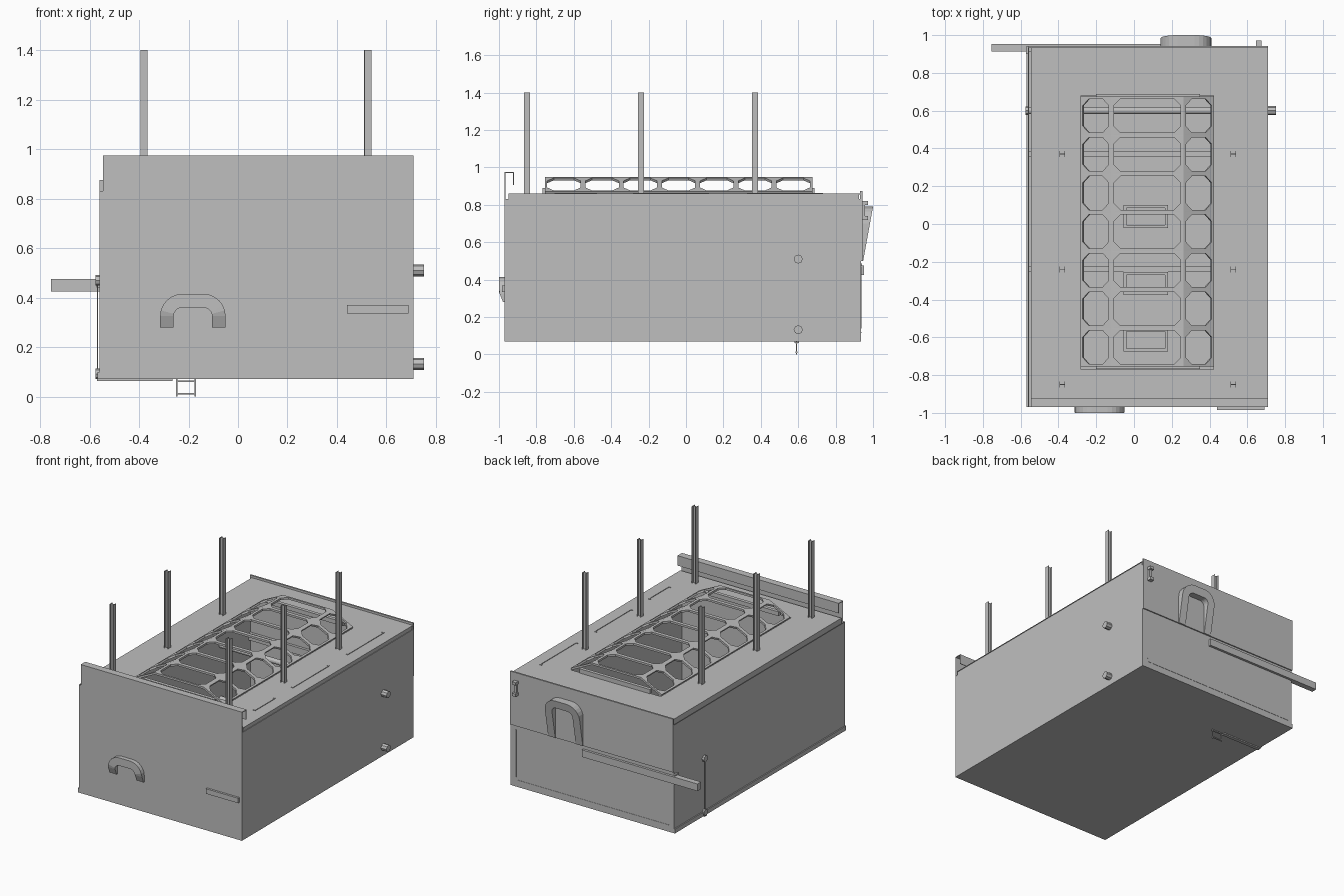
import bpy, bmesh, math
from mathutils import Vector

cube = bpy.data.objects.get("Cube")
if cube:
    bpy.data.objects.remove(cube, do_unlink=True)

gray = bpy.data.materials.new("sheet_metal_gray")
gray.use_nodes = True
COLOR = (0.52, 0.52, 0.52, 1)
gray.diffuse_color = COLOR
gray.node_tree.nodes["Principled BSDF"].inputs["Base Color"].default_value = COLOR


def finish(name, bm):
    bmesh.ops.recalc_face_normals(bm, faces=bm.faces)
    mesh = bpy.data.meshes.new(name)
    bm.to_mesh(mesh)
    bm.free()
    mesh.materials.append(gray)
    ob = bpy.data.objects.new(name, mesh)
    bpy.context.collection.objects.link(ob)
    return ob


def add_box(bm, x, y, z):
    made = bmesh.ops.create_cube(bm, size=1)["verts"]
    for v in made:
        v.co = [(a + b) / 2 + c * (b - a) for (a, b), c in zip((x, y, z), v.co)]


def boxes(name, *ranges):
    bm = bmesh.new()
    for r in ranges:
        add_box(bm, *r)
    return finish(name, bm)


def rod(name, start, end, radius, sides=12):
    a, b = Vector(start), Vector(end)
    bm = bmesh.new()
    bmesh.ops.create_cone(bm, cap_ends=True, segments=sides, radius1=radius,
                          radius2=radius, depth=(b - a).length)
    turn = (b - a).to_track_quat("Z", "Y")
    for v in bm.verts:
        v.co = turn @ v.co + (a + b) / 2
    return finish(name, bm)


T = 0.004                       # sheet thickness
L, R, F, B = -0.56, 0.71, -0.97, 0.935
FLOOR, SIDE, DECK, LIP = 0.07, 0.83, 0.86, 0.975
OPEN_X, OPEN_Y = (-0.28, 0.42), (-0.77, 0.68)

# Hollow sheet-metal body
boxes("floor", ((L, R), (F, B), (FLOOR, FLOOR + T)))
boxes("left_wall", ((R - T, R), (F, B), (FLOOR, SIDE)))
boxes("right_wall", ((L, L + T), (F, B), (FLOOR, SIDE)))
boxes("right_bottom_flange", ((L - 0.008, L), (F, B), (FLOOR, FLOOR + 0.03)))
boxes("front_wall", ((L, R), (F, F + T), (FLOOR, SIDE)),
      ((L + 0.015, R), (F, F + T), (SIDE, LIP)))
boxes("front_wall_lip", ((L + 0.015, R), (F, F + 0.05), (LIP - T, LIP)),
      ((L + 0.015, R), (F + 0.05 - T, F + 0.05), (LIP - 0.07, LIP)))
boxes("back_wall_lower", ((L, R), (B - T, B), (FLOOR, 0.5)))
boxes("back_wall_upper", ((L, R), (B - T, B + 0.008), (0.5, 0.875)))
boxes("back_wall_trim", ((0.665, 0.671), (B, B + 0.003), (0.14, 0.47)),
      ((L + 0.03, R - 0.05), (B, B + 0.002), (0.115, 0.119)))

# Top deck with a long opening
boxes("deck",
      ((L + 0.015, OPEN_X[0]), (F + 0.02, B), (DECK - T, DECK)),
      ((OPEN_X[1], R), (F + 0.02, B), (DECK - T, DECK)),
      (OPEN_X, (F + 0.02, OPEN_Y[0]), (DECK - T, DECK)),
      (OPEN_X, (OPEN_Y[1], B), (DECK - T, DECK)))
boxes("deck_side_flanges",
      ((R - 0.008, R - T), (F + 0.02, B - 0.01), (SIDE - 0.01, DECK)),
      ((L + 0.015, L + 0.015 + T), (F + 0.02, B - 0.01), (SIDE - 0.01, DECK)))
slots = []
for a, b in ((-0.7, -0.48), (-0.28, 0.12), (0.33, 0.73)):
    slots.append(((0.622, 0.626), (a, b), (DECK, DECK + 0.004)))
    for y in (a, b):
        slots.append(((0.61, 0.626), (y - 0.003, y + 0.003), (DECK, DECK + 0.004)))
boxes("deck_slots", *slots)

# Cage: rows of octagonal windows across a three-sided arch with sloped ends
def add_window(bm, corners, rim, cut):
    c = [Vector(p) for p in corners]
    w, h = (c[1] - c[0]).length, (c[3] - c[0]).length

    def at(u, v):
        low, high = c[0].lerp(c[1], u), c[3].lerp(c[2], u)
        return bm.verts.new(low.lerp(high, v))
    ru, rv = rim / w, rim / h
    cu, cv = (rim + cut) / w, (rim + cut) / h
    outer = [at(u, v) for u, v in ((0, 0), (1, 0), (1, 1), (0, 1))]
    inner = [at(u, v) for u, v in ((ru, cv), (cu, rv), (1 - cu, rv), (1 - ru, cv),
                                   (1 - ru, 1 - cv), (1 - cu, 1 - rv),
                                   (cu, 1 - rv), (ru, 1 - cv))]
    for i in range(4):
        j = (i + 1) % 4
        bm.faces.new((outer[i], inner[2 * i], inner[2 * i + 1]))
        bm.faces.new((outer[i], inner[2 * i + 1], inner[2 * j], outer[j]))


bm = bmesh.new()
TOP = 0.943
profile = [(-0.28, DECK + 0.005), (-0.12, TOP), (0.26, TOP), (0.42, DECK + 0.005)]
y0, y1, rows = -0.755, 0.675, 7
pitch = (y1 - y0) / rows
for r in range(rows):
    ya, yb = y0 + r * pitch, y0 + (r + 1) * pitch
    for (xa, za), (xb, zb) in zip(profile, profile[1:]):
        add_window(bm, ((xa, ya, za), (xb, ya, zb), (xb, yb, zb), (xa, yb, za)),
                   0.013, 0.035)
bmesh.ops.remove_doubles(bm, verts=bm.verts, dist=0.0005)
cage = finish("cage", bm)
solid = cage.modifiers.new("thickness", "SOLIDIFY")
solid.thickness = 0.014
solid.offset = 0
boxes("cage_feet", *[((-0.2, 0.35), (y - 0.012, y + 0.012), (DECK, DECK + 0.03))
                     for y in (y0, y1)])

# Upright H-section stakes
for side, x in (("left", 0.525), ("right", -0.38)):
    for place, y in (("front", -0.85), ("middle", -0.24), ("back", 0.37)):
        z = (DECK - 0.005, 1.4)
        boxes(f"{side}_{place}_stake",
              ((x - 0.015, x - 0.012), (y - 0.016, y + 0.016), z),
              ((x + 0.012, x + 0.015), (y - 0.016, y + 0.016), z),
              ((x - 0.013, x + 0.013), (y - 0.002, y + 0.002), z))

# Interior floor beams and open ducts
boxes("floor_beams", *[((L, R), (y - 0.015, y + 0.015), (FLOOR, FLOOR + 0.02))
                       for y in (-0.24, 0.37)])
ducts = []
for y in (-0.615, -0.315, 0.04):
    xs, ys, z = (-0.055, 0.18), (y - 0.06, y + 0.06), (FLOOR, 0.25)
    ducts += [((xs[0], xs[0] + 0.015), ys, z), ((xs[1] - 0.015, xs[1]), ys, z),
              (xs, (ys[0], ys[0] + 0.015), z), (xs, (ys[1] - 0.015, ys[1]), z)]
boxes("ducts", *ducts)

# Arched handles
def handle(name, x0, x1, z0, z1, width, radius, wall, depth):
    def arch(inset, rad):
        a, b, top = x0 + inset, x1 - inset, z1 - inset
        pts = [(a, z0)]
        for cx, start in ((a + rad, 180), (b - rad, 90)):
            for k in range(7):
                t = math.radians(start - 15 * k)
                pts.append((cx + rad * math.cos(t), top - rad + rad * math.sin(t)))
        return pts + [(b, z0)]
    bm = bmesh.new()
    rings = []
    for pts in (arch(0, radius), arch(width, max(radius - width, 0.02))):
        rings.append([bm.verts.new((x, wall, z)) for x, z in pts])
        rings.append([bm.verts.new((x, wall + depth(z), z)) for x, z in pts])
    ob, of, ib, inf = rings
    for p, q in ((ob, of), (of, inf), (inf, ib), (ib, ob)):
        for i in range(len(p) - 1):
            bm.faces.new((p[i], p[i + 1], q[i + 1], q[i]))
    for i in (0, -1):
        bm.faces.new((ob[i], of[i], inf[i], ib[i]))
    return finish(name, bm)


handle("front_handle", -0.315, -0.05, 0.28, 0.415, 0.055, 0.09, F,
       lambda z: -min(0.03, 0.008 + (z - 0.28) * 0.4))
handle("back_handle", 0.14, 0.41, 0.5, 0.79, 0.055, 0.09, B + 0.006,
       lambda z: 0.006 + 0.053 * (z - 0.5) / 0.29)
boxes("front_plate", ((0.44, 0.69), (F - 0.015, F), (0.335, 0.37)))

# Back bar and latch
boxes("back_bar", ((-0.755, 0.145), (0.912, 0.952), (0.425, 0.475)))
boxes("back_bar_bracket", ((L - 0.012, L), (0.9, 0.94), (0.44, 0.485)))
boxes("back_latch", ((0.65, 0.67), (B, 0.957), (0.73, 0.82)),
      ((0.645, 0.675), (B, 0.972), (0.8, 0.82)),
      ((0.645, 0.675), (B, 0.972), (0.72, 0.74)))

# Cross pipes with end knobs
for level, z in (("upper", 0.51), ("lower", 0.132)):
    rod(f"{level}_pipe", (L, 0.6, z), (R, 0.6, z), 0.018)
    rod(f"{level}_knob", (R - 0.01, 0.6, z), (0.752, 0.6, z), 0.024, 8)
    rod(f"{level}_right_cap", (L - 0.015, 0.6, z - 0.04), (L, 0.6, z - 0.04), 0.022, 8)
rod("right_link_rod", (L - 0.008, 0.6, 0.09), (L - 0.008, 0.6, 0.47), 0.003, 6)

# Underside rod and small ladder
boxes("underside_rod", ((-0.57, -0.265), (0.58, 0.605), (0.062, FLOOR)))
boxes("underside_ladder",
      ((-0.25, -0.245), (0.588, 0.594), (0, FLOOR)),
      ((-0.175, -0.17), (0.588, 0.594), (0, FLOOR)),
      *[((-0.25, -0.17), (0.585, 0.597), (z - 0.003, z + 0.003)) for z in (0.012, 0.062)])
